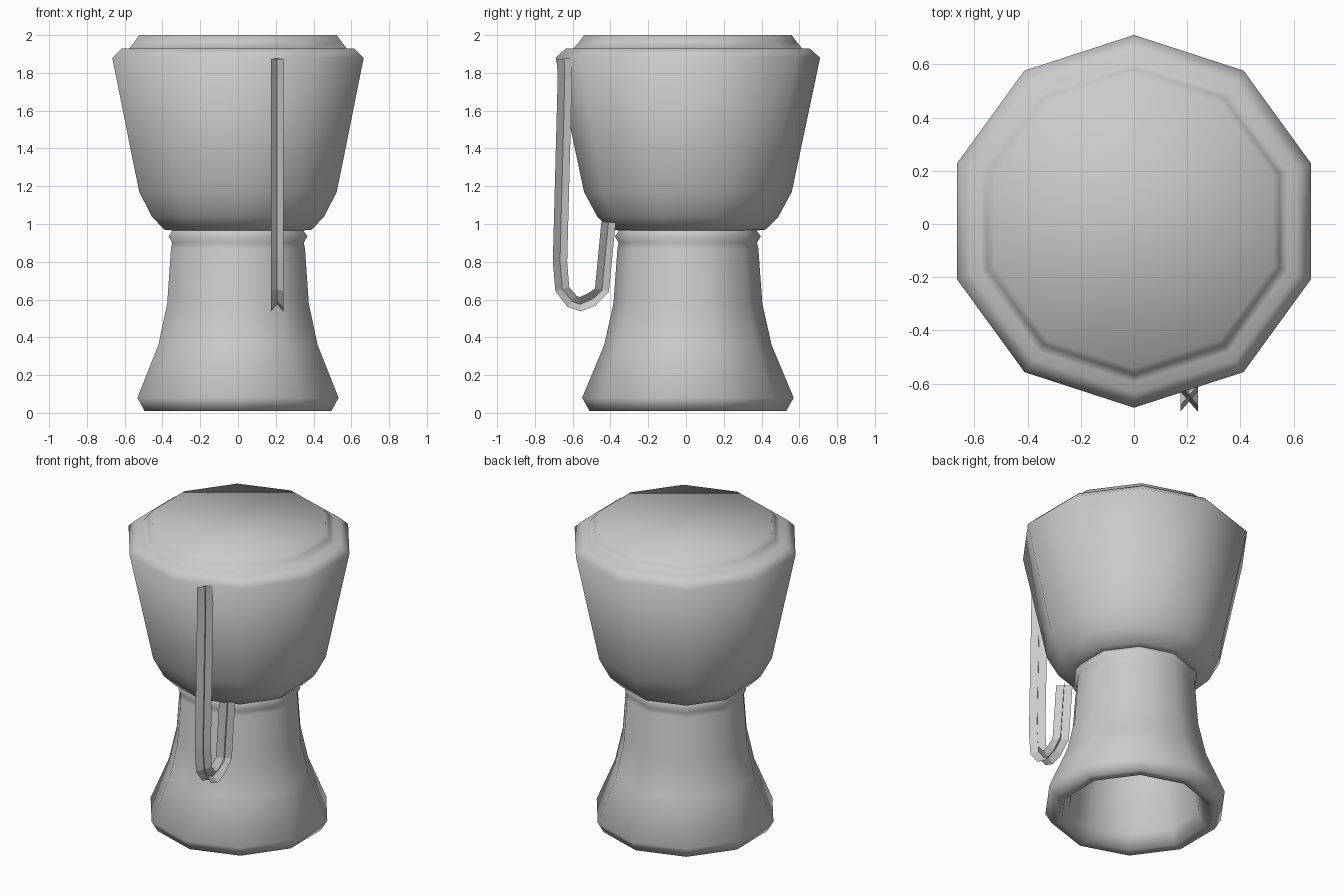
import bpy, bmesh, math
from mathutils import Vector

if "Cube" in bpy.data.objects:
    bpy.data.objects.remove(bpy.data.objects["Cube"])

SIDES = 10
CY = 0.01  # drum axis sits slightly behind the origin


def make_object(name, bm, angle=None):
    mesh = bpy.data.meshes.new(name)
    bm.to_mesh(mesh)
    bm.free()
    ob = bpy.data.objects.new(name, mesh)
    bpy.context.collection.objects.link(ob)
    if angle:
        bpy.ops.object.select_all(action='DESELECT')
        ob.select_set(True)
        bpy.context.view_layer.objects.active = ob
        bpy.ops.object.shade_smooth_by_angle(angle=math.radians(angle))
    return ob


def lathe(name, profile, cap_start=False, cap_end=False):
    """Ten-sided turned shape from (radius, height) pairs."""
    bm = bmesh.new()
    rings = []
    for r, z in profile:
        ring = []
        for i in range(SIDES):
            a = math.pi / 2 + math.tau * i / SIDES
            ring.append(bm.verts.new((r * math.cos(a), CY + r * math.sin(a), z)))
        rings.append(ring)
    for lo, hi in zip(rings, rings[1:]):
        for i in range(SIDES):
            j = (i + 1) % SIDES
            bm.faces.new((lo[i], lo[j], hi[j], hi[i]))
    if cap_start:
        bm.faces.new(rings[0][::-1])
    if cap_end:
        bm.faces.new(rings[-1])
    bmesh.ops.recalc_face_normals(bm, faces=bm.faces)
    return make_object(name, bm, 80)


# Bowl, rim and closed drum head
lathe("drum_bowl", [(0.355, 0.965), (0.41, 0.97), (0.48, 1.04), (0.55, 1.17),
                    (0.70, 1.88), (0.645, 1.93), (0.605, 1.93), (0.575, 1.965),
                    (0.55, 2.0)], cap_start=True, cap_end=True)

# Hollow flared foot: inside wall first, then lip, flare and neck ring
lathe("drum_foot", [(0.32, 0.90), (0.35, 0.50), (0.41, 0.10), (0.46, 0.01),
                    (0.52, 0.01), (0.56, 0.08), (0.443, 0.36), (0.394, 0.58),
                    (0.373, 0.87), (0.366, 0.90), (0.386, 0.935), (0.36, 0.97)],
      cap_start=True)

# Hanging cord: two crossed ribbons swept along a hook-shaped path (y, z)
path = [Vector(p) for p in [(-0.645, 1.875), (-0.642, 1.75), (-0.667, 0.80),
                            (-0.655, 0.655), (-0.603, 0.59), (-0.56, 0.575),
                            (-0.50, 0.60), (-0.445, 0.65), (-0.41, 1.01)]]
HALF = 0.033
bm = bmesh.new()
for side in (1, -1):
    rows = []
    for i, p in enumerate(path):
        t = (path[min(i + 1, len(path) - 1)] - path[max(i - 1, 0)]).normalized()
        n = Vector((-t.y, t.x))
        rows.append([bm.verts.new((0.207 + s * side * HALF,
                                   p.x + s * n.x * HALF * 1.15,
                                   p.y + s * n.y * HALF * 1.15)) for s in (-1, 1)])
    for a, b in zip(rows, rows[1:]):
        bm.faces.new((a[0], a[1], b[1], b[0]))
make_object("hanging_cord", bm)
